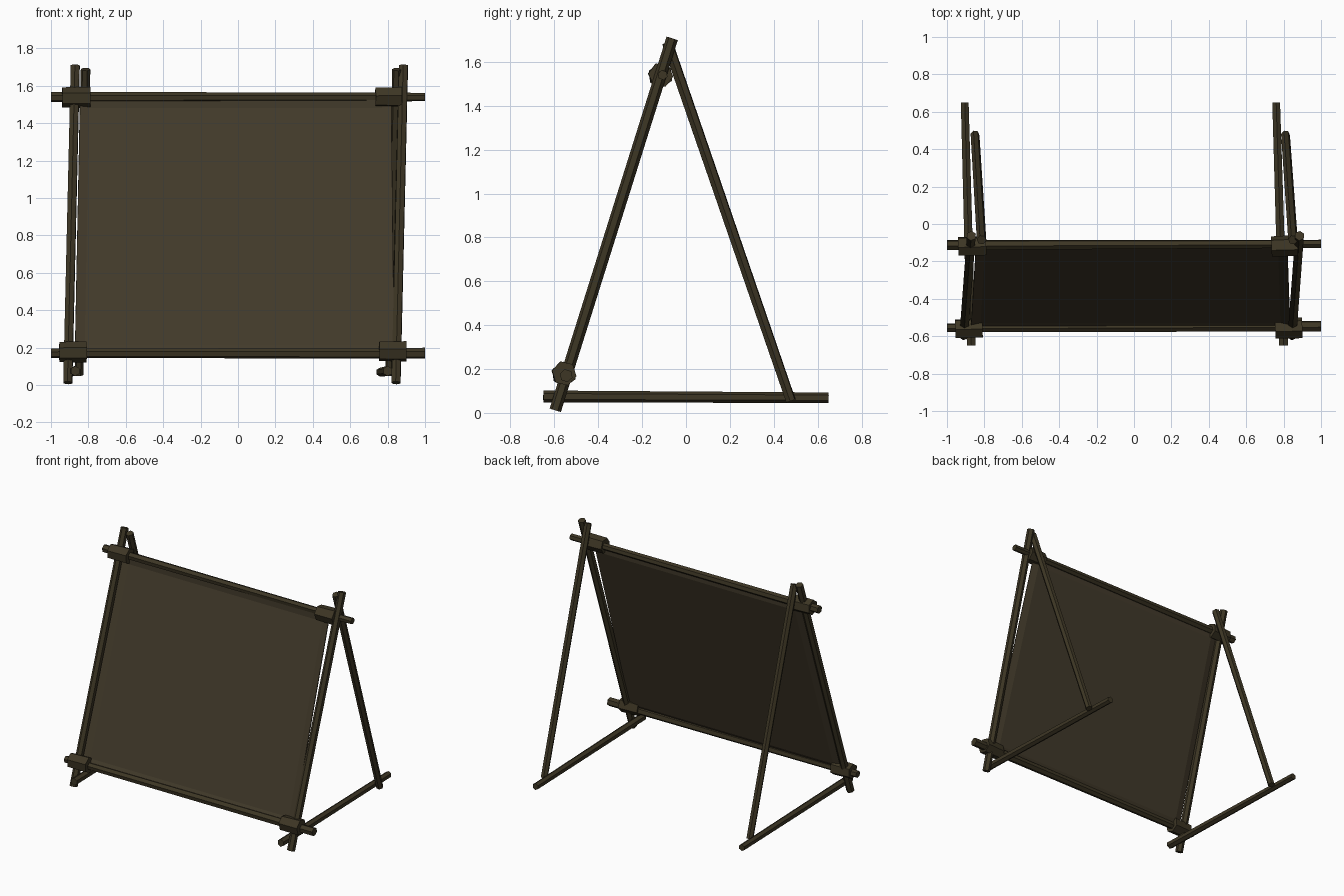
import bpy, bmesh, math
from mathutils import Vector, Matrix

if "Cube" in bpy.data.objects:
    bpy.data.objects.remove(bpy.data.objects["Cube"])


def material(name, rgb):
    m = bpy.data.materials.new(name)
    m.diffuse_color = (*rgb, 1)
    m.use_nodes = True
    m.node_tree.nodes["Principled BSDF"].inputs["Base Color"].default_value = m.diffuse_color
    return m


WOOD = material("dark wood", (0.047, 0.037, 0.018))
CLOTH = material("brown hide", (0.054, 0.042, 0.023))


def finish(name, bm, mat):
    me = bpy.data.meshes.new(name)
    bm.to_mesh(me)
    bm.free()
    me.materials.append(mat)
    ob = bpy.data.objects.new(name, me)
    bpy.context.collection.objects.link(ob)
    return ob


def pole(name, a, b, r1=0.027, r2=0.027, spin=0.0):
    """Six-sided pole running from a to b."""
    a, b = Vector(a), Vector(b)
    d = b - a
    mat = (Matrix.Translation((a + b) / 2)
           @ d.to_track_quat('Z', 'Y').to_matrix().to_4x4()
           @ Matrix.Rotation(spin, 4, 'Z'))
    bm = bmesh.new()
    bmesh.ops.create_cone(bm, cap_ends=True, segments=6, radius1=r1,
                          radius2=r2, depth=d.length, matrix=mat)
    return finish(name, bm, WOOD)


# The two A-frames: leaning front post, rear leg and ground pole
for side, post, rear, base in (
        ("left", (-0.91, -0.87), (-0.85, -0.815), (-0.87, -0.905)),
        ("right", (0.845, 0.885), (0.81, 0.85), (0.80, 0.76))):
    pole("front_post_" + side, (post[0], -0.596, 0.012), (post[1], -0.063, 1.707))
    pole("rear_leg_" + side, (rear[0], 0.478, 0.055), (rear[1], -0.085, 1.688),
         0.024, 0.026, 0.3)
    pole("ground_pole_" + side, (base[0], -0.65, 0.075), (base[1], 0.65, 0.069),
         0.027, 0.024)

# Horizontal rails
pole("top_rail", (-1, -0.113, 1.54), (1, -0.106, 1.54), 0.028, 0.023, 0.2)
pole("bottom_rail", (-1, -0.555, 0.17), (1, -0.546, 0.17), 0.025, 0.03, 0.2)

# Lashings where the rails meet the posts
for name, x0, x1, y, z, spin in (
        ("lashing_top_left", -0.94, -0.79, -0.12, 1.538, 0.1),
        ("lashing_top_right", 0.735, 0.875, -0.12, 1.54, 0.4),
        ("lashing_bottom_left", -0.955, -0.81, -0.56, 0.177, 0.1),
        ("lashing_bottom_right", 0.755, 0.90, -0.56, 0.18, 0.3)):
    pole(name, (x0, y, z), (x1, y + 0.005, z), 0.054, 0.057, spin)

# Stretched hide: flat border with the middle pressed slightly backwards
corners = [Vector(c) for c in ((-0.872, -0.552, 0.175), (0.835, -0.552, 0.175),
                               (0.82, -0.117, 1.525), (-0.845, -0.117, 1.525))]
bl, br, tr, tl = corners
back = (br - bl).cross(tl - bl).normalized() * -0.012
steps = (0, 0.03, 0.97, 1)
bm = bmesh.new()
grid = []
for j, v in enumerate(steps):
    row = []
    for i, u in enumerate(steps):
        p = bl.lerp(br, u).lerp(tl.lerp(tr, u), v)
        if i in (1, 2) and j in (1, 2):
            p += back
        row.append(bm.verts.new(p))
    grid.append(row)
for j in range(3):
    for i in range(3):
        bm.faces.new((grid[j][i], grid[j][i + 1], grid[j + 1][i + 1], grid[j + 1][i]))
hide = finish("stretched_hide", bm, CLOTH)
thick = hide.modifiers.new("thickness", 'SOLIDIFY')
thick.thickness = 0.006
thick.offset = 0
